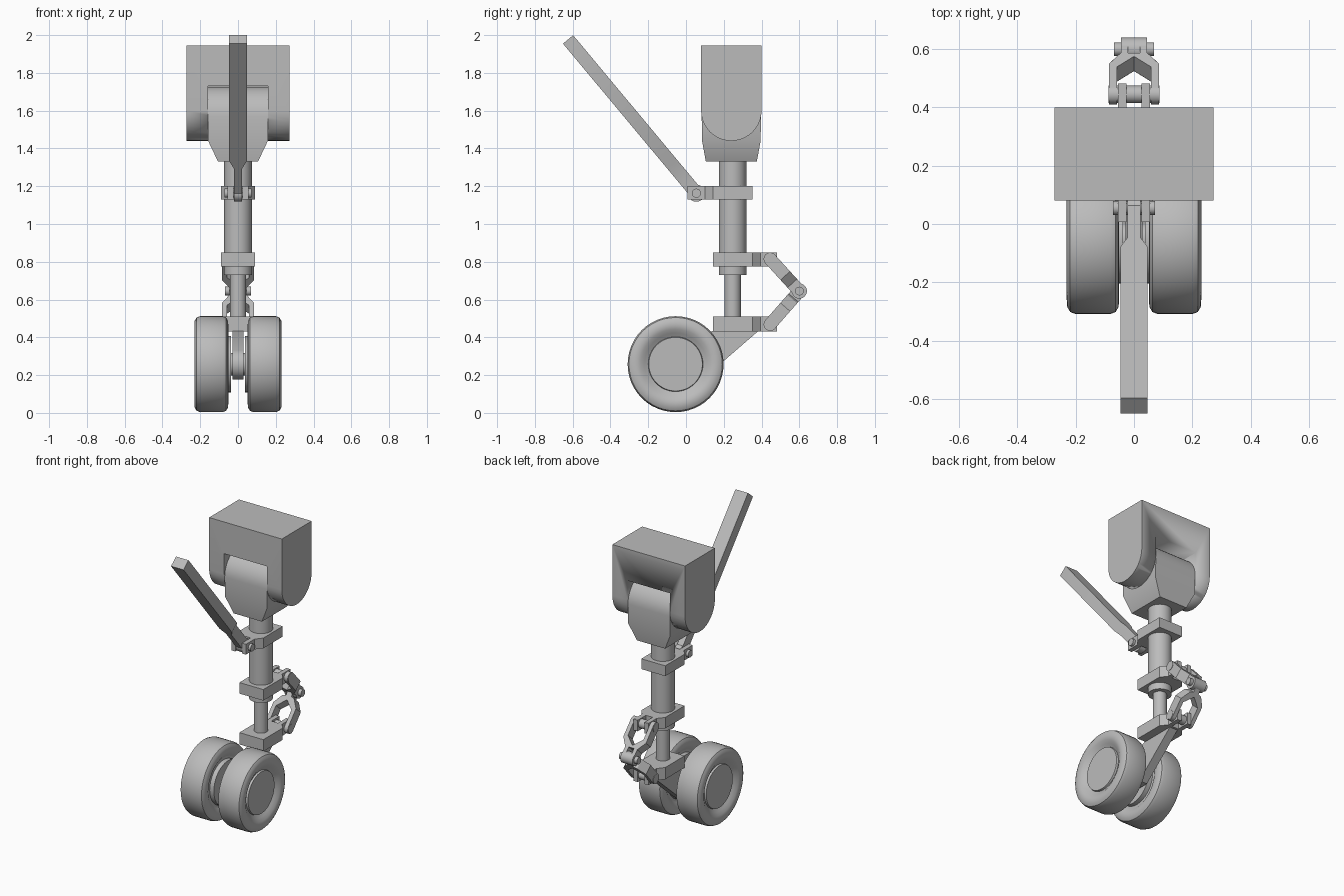
import bpy, bmesh
from math import sin, cos, pi, radians
from mathutils import Vector, Matrix

if "Cube" in bpy.data.objects:
    bpy.data.objects.remove(bpy.data.objects["Cube"])

GREY = (0.5, 0.5, 0.5, 1)
metal = bpy.data.materials.new("plain_grey")
metal.use_nodes = True
metal.diffuse_color = GREY
metal.node_tree.nodes["Principled BSDF"].inputs["Base Color"].default_value = GREY

X, Y, Z = Vector((1, 0, 0)), Vector((0, 1, 0)), Vector((0, 0, 1))
LEG_Y = 0.247            # strut centreline
AXLE = Vector((0, -0.055, 0.258))


def finish(name, bm, smooth=True):
    bmesh.ops.recalc_face_normals(bm, faces=bm.faces[:])
    mesh = bpy.data.meshes.new(name)
    bm.to_mesh(mesh)
    bm.free()
    mesh.materials.append(metal)
    obj = bpy.data.objects.new(name, mesh)
    bpy.context.collection.objects.link(obj)
    bpy.ops.object.select_all(action='DESELECT')
    obj.select_set(True)
    bpy.context.view_layer.objects.active = obj
    if smooth:
        bpy.ops.object.shade_smooth_by_angle(angle=radians(30))
    return obj


def prism_mesh(pts, origin, u, v, lo, hi):
    """Polygon in the u/v plane, extruded along u x v from lo to hi."""
    bm = bmesh.new()
    n = u.cross(v)
    face = bm.faces.new([bm.verts.new(origin + u * a + v * b + n * lo) for a, b in pts])
    new = bmesh.ops.extrude_face_region(bm, geom=[face])["geom"]
    bmesh.ops.translate(bm, vec=n * (hi - lo),
                        verts=[g for g in new if isinstance(g, bmesh.types.BMVert)])
    return bm


def prism(name, pts, origin, u, v, lo, hi):
    return finish(name, prism_mesh(pts, origin, u, v, lo, hi))


def rod(name, start, end, radius, sides=32):
    axis = end - start
    bm = bmesh.new()
    bmesh.ops.create_cone(bm, cap_ends=True, segments=sides, radius1=radius, radius2=radius,
                          depth=axis.length,
                          matrix=Matrix.Translation((start + end) / 2)
                          @ axis.to_track_quat('Z', 'Y').to_matrix().to_4x4())
    return finish(name, bm)


def cross_rod(name, centre, x0, x1, radius):
    return rod(name, centre + X * x0, centre + X * x1, radius)


def arc(cy, cz, r, start, end, steps=20):
    angles = [radians(start + (end - start) * i / steps) for i in range(steps + 1)]
    return [(cy + r * cos(a), cz + r * sin(a)) for a in angles]


def mirrored(pts):
    """Close a half outline across the first coordinate."""
    return pts + [(-a, b) for a, b in reversed(pts)]


# Top mount: round-bottomed block with a slot cut through
mount = prism("top_mount", [(0.40, 1.945), (0.08, 1.945)] + arc(0.24, 1.60, 0.16, 180, 360),
              Vector(), Y, Z, -0.273, 0.273)
cutter = prism("slot_cutter", [(-0.5, 1), (1, 1), (1, 1.73), (-0.5, 1.73)],
               Vector(), Y, Z, -0.16, 0.16)
cutter.hide_render = True
cut = mount.modifiers.new("slot", 'BOOLEAN')
cut.operation = 'DIFFERENCE'
cut.object = cutter
cut.solver = 'EXACT'
bpy.context.view_layer.objects.active = mount
bpy.ops.object.modifier_apply(modifier="slot")
bpy.data.objects.remove(cutter)

# Trunnion: rounded barrel with a tapered underside
bm = prism_mesh([(0.085, 1.44), (0.395, 1.44)] + arc(0.24, 1.57, 0.157, 0, 180),
                Vector(), Y, Z, -0.158, 0.158)
bm.normal_update()
base = min(bm.faces, key=lambda f: f.calc_center_median().z)
new = bmesh.ops.extrude_face_region(bm, geom=[base])["geom"]
bmesh.ops.delete(bm, geom=[base], context='FACES_ONLY')
for v in [g for g in new if isinstance(g, bmesh.types.BMVert)]:
    v.co = (v.co.x * 0.67, 0.24 + (v.co.y - 0.24) * 0.87, 1.33)
finish("trunnion", bm)

# Main leg and sliding piston
rod("outer_cylinder", Vector((0, LEG_Y, 0.73)), Vector((0, LEG_Y, 1.34)), 0.073, 40)
rod("piston", Vector((0, LEG_Y, 0.48)), Vector((0, LEG_Y, 0.74)), 0.043)


# Collars: plan outline with a chamfered neck and a two-prong fork
def collar(name, z0, z1, side, reach):
    half = [(0.09, -0.104), (0.09, 0.104), (0.055, 0.147), (0.055, reach),
            (0.025, reach), (0.025, 0.147)]
    pts = [(a, b * side) for a, b in mirrored(half)]
    return prism(name, pts, Vector((0, LEG_Y, 0)), X, Y, z0, z1)


collar("upper_collar", 1.13, 1.20, -1, 0.24)
collar("middle_collar", 0.775, 0.85, 1, 0.235)
collar("lower_collar", 0.43, 0.51, 1, 0.235)

# Drag strut with a narrow eye at its lower end
strut_pin = Vector((0, 0.055, 1.163))
along = Vector((0, -0.641, 0.768))
across = X.cross(along)
prism("drag_strut", mirrored([(0.022, 0), (0.022, 0.20), (0.047, 0.25), (0.047, 1.06)]),
      strut_pin, X, along, -0.035, 0.035)
cross_rod("drag_strut_eye", strut_pin, -0.022, 0.022, 0.045)
cross_rod("drag_strut_pin", strut_pin, -0.072, 0.072, 0.024)

# Scissor links: yokes meeting at a rear knuckle
knee = Vector((0, 0.60, 0.645))


def scissor(name, pivot, tip):
    d = knee - pivot
    length = d.length
    d.normalize()
    half = [(0.058, 0), (0.085, 0), (0.085, length * 0.52), (0.045, length * 0.76)]
    if tip == "fork":
        half += [(0.045, length), (0.02, length), (0.02, length * 0.8), (0.02, length * 0.75)]
    else:
        half += [(0.02, length * 0.8), (0.02, length)]
    # outer edge up one side, down the other, then back along the inside
    inner = [(0.058, length * 0.45), (0.0, length * 0.68), (-0.058, length * 0.45)]
    outline = mirrored(half) + inner[::-1]
    prism(name, outline, pivot, X, d, -0.034, 0.034)
    for s in (-1, 1):
        cross_rod(name + "_eye", pivot, s * 0.058, s * 0.085, 0.034)
        if tip == "fork":
            cross_rod(name + "_knuckle", knee, s * 0.02, s * 0.045, 0.04)
    if tip != "fork":
        cross_rod(name + "_knuckle", knee, -0.02, 0.02, 0.04)
    cross_rod(name + "_pin", pivot, -0.087, 0.087, 0.03)


scissor("upper_scissor_link", Vector((0, 0.445, 0.815)), "fork")
scissor("lower_scissor_link", Vector((0, 0.445, 0.468)), "tongue")
cross_rod("knuckle_pin", knee, -0.068, 0.068, 0.023)

# Trailing arm from the lower collar to the axle
prism("trailing_arm", [(0.385, 0.435), (0.145, 0.435)]
      + arc(AXLE.y, AXLE.z, 0.08, 115, 270) + [(0.088, AXLE.z - 0.08)],
      Vector(), Y, Z, -0.03, 0.03)
cross_rod("axle", AXLE, -0.19, 0.19, 0.06)


# Wheels: tyre and hub turned from one profile
def wheel(name, side):
    edge = [(0.072, 0.142), (0.072, 0.165), (0.085, 0.185), (0.09, 0.205),
            (0.088, 0.23), (0.078, 0.247), (0.06, 0.254)]
    profile = [(0.072, 0)] + edge + [(-a, r) for a, r in reversed(edge)] + [(-0.072, 0)]
    profile[1:2] = [(0.072, 0.142), (0.06, 0.145)]
    bm = bmesh.new()
    verts = [bm.verts.new(AXLE + X * side * (0.141 + a) + Z * r) for a, r in profile]
    edges = [bm.edges.new(p) for p in zip(verts, verts[1:])]
    bmesh.ops.spin(bm, geom=verts + edges, cent=AXLE, axis=X, angle=2 * pi, steps=48)
    bmesh.ops.remove_doubles(bm, verts=bm.verts[:], dist=0.0005)
    finish(name, bm)
    cross_rod(name + "_inner_hub", AXLE, side * 0.038, side * 0.08, 0.15)


wheel("left_wheel", 1)
wheel("right_wheel", -1)
